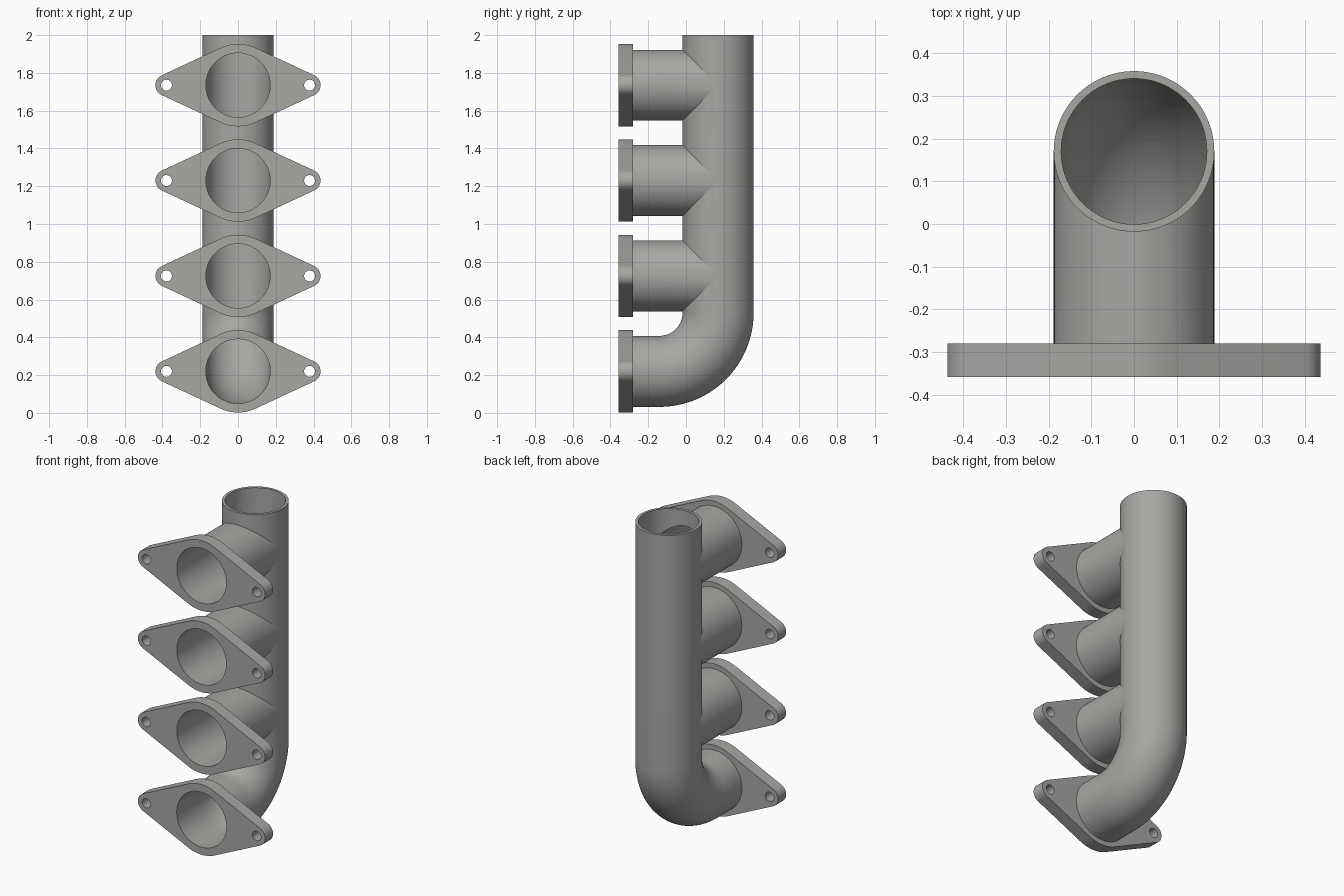
import bpy, bmesh
from math import sin, cos, pi, asin, radians
from mathutils import Vector

if "Cube" in bpy.data.objects:
    bpy.data.objects.remove(bpy.data.objects["Cube"])

SEG = 96
PORTS = [0.22 + 0.505 * i for i in range(4)]   # port heights
FRONT, BACK = -0.358, -0.28                    # flange faces
PIPE_Y, BEND = 0.17, 0.31                      # main pipe axis, bend radius
PIPE_BORE, RUNNER_BORE = 0.1705, 0.17

# Dark cast-metal grey
metal = bpy.data.materials.new("dark_grey")
metal.diffuse_color = (0.39, 0.385, 0.37, 1)
metal.use_nodes = True
metal.node_tree.nodes["Principled BSDF"].inputs["Base Color"].default_value = metal.diffuse_color


def tube(name, path, r):
    """Solid round bar swept along (y, z, heading) points in the YZ plane."""
    bm = bmesh.new()
    rings = []
    for y, z, a in path:
        n = Vector((0, -sin(a), cos(a)))
        rings.append([bm.verts.new(Vector((r * cos(t), y, z)) + n * r * sin(t))
                      for t in (2 * pi * k / SEG for k in range(SEG))])
    for A, B in zip(rings, rings[1:]):
        for k in range(SEG):
            j = (k + 1) % SEG
            bm.faces.new((A[k], A[j], B[j], B[k]))
    bm.faces.new(rings[0])
    bm.faces.new(rings[-1])
    bmesh.ops.recalc_face_normals(bm, faces=bm.faces)
    me = bpy.data.meshes.new(name)
    bm.to_mesh(me)
    bm.free()
    me.materials.append(metal)
    ob = bpy.data.objects.new(name, me)
    bpy.context.collection.objects.link(ob)
    return ob


def j_path(start, top):
    pts = [(start, PORTS[0], 0)]
    for i in range(33):
        a = pi / 2 * i / 32
        pts.append((PIPE_Y - BEND + BEND * sin(a), PORTS[0] + BEND * (1 - cos(a)), a))
    return pts + [(PIPE_Y, top, pi / 2)]


def finish(ob):
    """Apply modifiers or curve, then smooth."""
    bpy.ops.object.select_all(action='DESELECT')
    ob.select_set(True)
    bpy.context.view_layer.objects.active = ob
    bpy.ops.object.convert(target='MESH')
    bpy.ops.object.shade_smooth_by_angle(angle=radians(14))


# Collector pipe with three runners, hollowed by matching bores
pipe = tube("manifold_pipe", j_path(BACK, 2.0), 0.188)
helpers = []
for z in PORTS[1:]:
    helpers.append(('UNION', tube("runner", [(BACK, z, 0), (PIPE_Y, z, 0)], 0.1873)))
helpers.append(('DIFFERENCE', tube("pipe_bore", j_path(-0.32, 2.1), PIPE_BORE)))
for z in PORTS[1:]:
    helpers.append(('DIFFERENCE', tube("runner_bore", [(-0.32, z, 0), (PIPE_Y, z, 0)], RUNNER_BORE)))
for op, h in helpers:
    h.hide_render = True
    m = pipe.modifiers.new(h.name, 'BOOLEAN')
    m.operation, m.object, m.solver = op, h, 'EXACT'
finish(pipe)
for _, h in helpers:
    bpy.data.objects.remove(h)


def arc(cx, r, a0, a1, n):
    return [(cx + r * cos(a0 + (a1 - a0) * i / n), r * sin(a0 + (a1 - a0) * i / n))
            for i in range(n + 1)]


# Two-bolt diamond flanges: outline plus bore and bolt holes
BIG, SMALL, BOLT = 0.218, 0.058, 0.379
t = pi / 2 - asin((BIG - SMALL) / BOLT)        # tangent angle
outline = (arc(BOLT, SMALL, -t, t, 24) + arc(0, BIG, t, pi - t, 20)
           + arc(-BOLT, SMALL, pi - t, pi + t, 24) + arc(0, BIG, pi + t, 2 * pi - t, 20))
bolts = [arc(s * BOLT, 0.029, 0, 2 * pi, 32)[:-1] for s in (-1, 1)]

for i, z in enumerate(PORTS):
    bore = arc(0, RUNNER_BORE if i else PIPE_BORE, 0, 2 * pi, SEG)[:-1]
    cu = bpy.data.curves.new("flange", 'CURVE')
    cu.dimensions, cu.fill_mode = '2D', 'BOTH'
    cu.extrude = (BACK - FRONT) / 2
    cu.materials.append(metal)
    for pts in [outline, bore] + bolts:
        s = cu.splines.new('POLY')
        s.points.add(len(pts) - 1)
        for p, (x, y) in zip(s.points, pts):
            p.co = (x, y, 0, 1)
        s.use_cyclic_u = True
    ob = bpy.data.objects.new("flange_%d" % (i + 1), cu)
    ob.location = (0, (FRONT + BACK) / 2, z)
    ob.rotation_euler = (pi / 2, 0, 0)
    bpy.context.collection.objects.link(ob)
    finish(ob)
